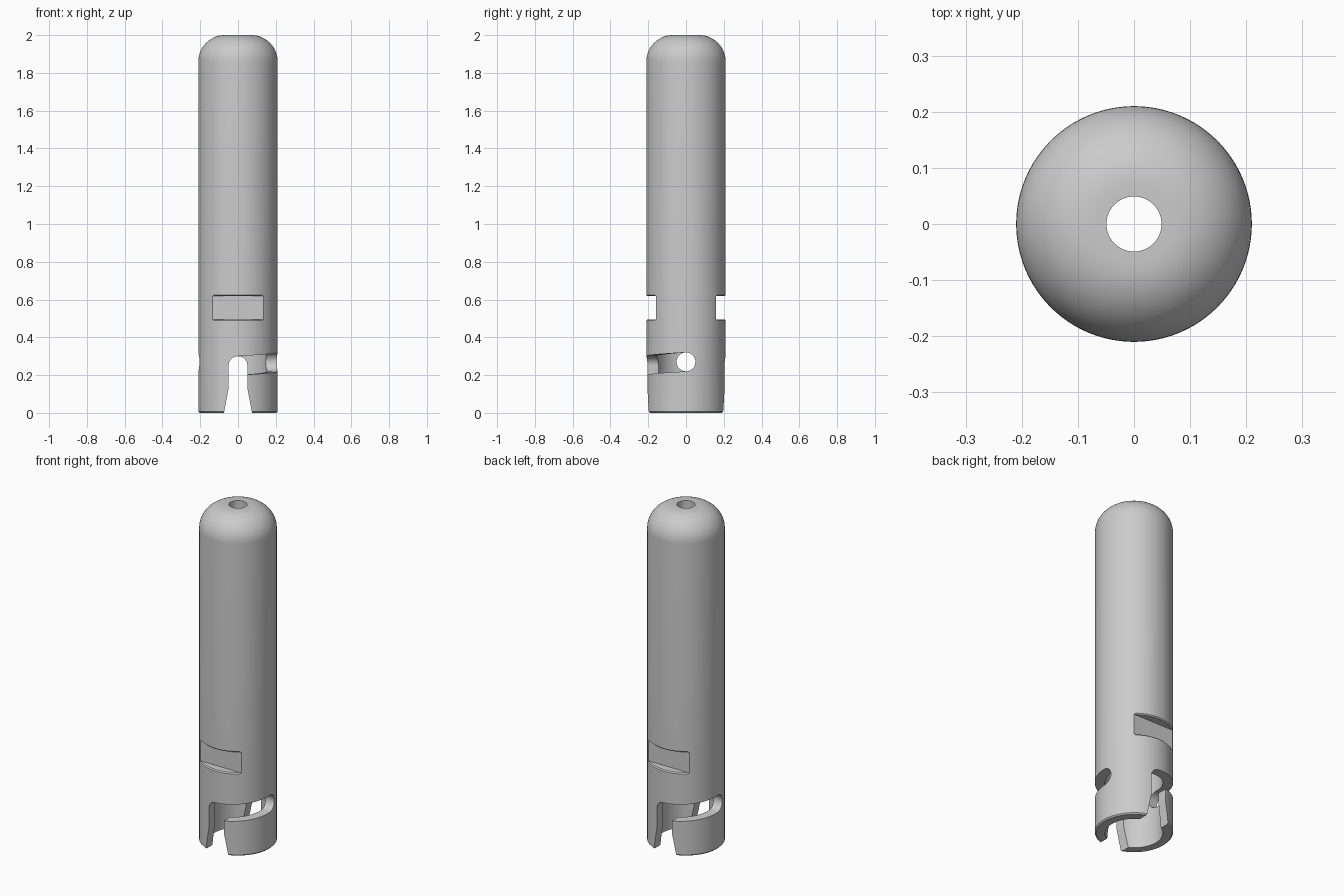
import bpy, bmesh, math
from math import sin, cos, pi, radians

if "Cube" in bpy.data.objects:
    bpy.data.objects.remove(bpy.data.objects["Cube"])

R, BORE, HOLE, HALF = 0.21, 0.155, 0.049, 0.05
ROUND = 0.14          # top edge rounding
BORE_TOP = 0.45

grey = bpy.data.materials.new("satin grey")
grey.use_nodes = True
colour = (0.6, 0.6, 0.6, 1)
grey.diffuse_color = colour
grey.node_tree.nodes["Principled BSDF"].inputs["Base Color"].default_value = colour


def make_object(name, bm):
    bmesh.ops.recalc_face_normals(bm, faces=bm.faces)
    mesh = bpy.data.meshes.new(name)
    bm.to_mesh(mesh)
    bm.free()
    mesh.materials.append(grey)
    obj = bpy.data.objects.new(name, mesh)
    bpy.context.collection.objects.link(obj)
    return obj


def sweep(name, section, start, end, steps, rise=0.0):
    """Carry an (r, z) section around z; a full turn is closed, an arc is capped."""
    bm = bmesh.new()
    full = abs(end - start) > 359
    rings = []
    for i in range(steps if full else steps + 1):
        t = i / steps
        a = radians(start + (end - start) * t)
        rings.append([bm.verts.new((r * cos(a), r * sin(a), z + rise * t))
                      for r, z in section])
    n = len(section)
    pairs = list(zip(rings, rings[1:]))
    if full:
        pairs.append((rings[-1], rings[0]))
    else:
        bm.faces.new(rings[0])
        bm.faces.new(rings[-1])
    for p, q in pairs:
        for j in range(n):
            k = (j + 1) % n
            bm.faces.new((p[j], p[k], q[k], q[j]))
    return make_object(name, bm)


def prism(name, outline, axis, lo, hi):
    """Extrude an (h, z) outline along x or y."""
    bm = bmesh.new()
    place = (lambda h, z, d: (d, h, z)) if axis == "x" else (lambda h, z, d: (h, d, z))
    ends = [[bm.verts.new(place(h, z, d)) for h, z in outline] for d in (lo, hi)]
    for ring in ends:
        bm.faces.new(ring)
    n = len(outline)
    for j in range(n):
        k = (j + 1) % n
        bm.faces.new((ends[0][j], ends[0][k], ends[1][k], ends[1][j]))
    return make_object(name, bm)


def arc(cx, cz, r, a0, a1, steps):
    return [(cx + r * cos(radians(a0 + (a1 - a0) * i / steps)),
             cz + r * sin(radians(a0 + (a1 - a0) * i / steps))) for i in range(steps + 1)]


# Tube: rounded top, small top hole, wide bore at the open foot
profile = [(BORE, 0), (R - 0.007, 0), (R, 0.007)]
profile += arc(R - ROUND, 2 - ROUND, ROUND, 0, 90, 14)
profile += [(HOLE, 2), (HOLE, BORE_TOP), (BORE, BORE_TOP)]
body = sweep("tube_body", profile, 0, 360, 128)

cutters = []

# Flared entry slot through front and back
entry = [(0.078, -0.02), (HALF, 0.13)] + arc(0, 0.25, HALF, 0, 180, 20)
entry += [(-HALF, 0.13), (-0.078, -0.02)]
cutters.append(prism("entry_slot_cutter", entry, "y", -0.3, 0.3))

# Round locking hole through both sides
cutters.append(prism("locking_hole_cutter", arc(0, 0.27, HALF, 0, 352.5, 47), "x", -0.3, 0.3))

for side, turn in (("front", -90), ("back", 90)):
    # Rising slot from the entry to the locking hole
    band = [(0.12, 0.2), (0.25, 0.2), (0.25, 0.3), (0.12, 0.3)]
    cutters.append(sweep(side + "_rising_slot_cutter", band, turn, turn + 90, 32, 0.02))
    # Spanner flat with chamfered edges
    s = -1 if side == "front" else 1
    flat = [(s * 0.16, 0.495), (s * 0.3, 0.495), (s * 0.3, 0.618), (s * 0.16, 0.618)]
    cutters.append(prism(side + "_flat_cutter", flat, "x", -0.3, 0.3))
    edge = [(0.204, 0.495), (0.22, 0.479), (0.22, 0.634), (0.204, 0.618)]
    cutters.append(sweep(side + "_chamfer_cutter", edge, turn - 38, turn + 38, 28))

# Cut the openings, then drop the cutters
bpy.ops.object.select_all(action="DESELECT")
bpy.context.view_layer.objects.active = body
body.select_set(True)
for cutter in cutters:
    cutter.hide_render = True
    mod = body.modifiers.new(cutter.name, "BOOLEAN")
    mod.operation, mod.solver, mod.object = "DIFFERENCE", "EXACT", cutter
    bpy.ops.object.modifier_apply(modifier=mod.name)
    bpy.data.objects.remove(cutter)

bpy.ops.object.shade_smooth_by_angle(angle=radians(30))
